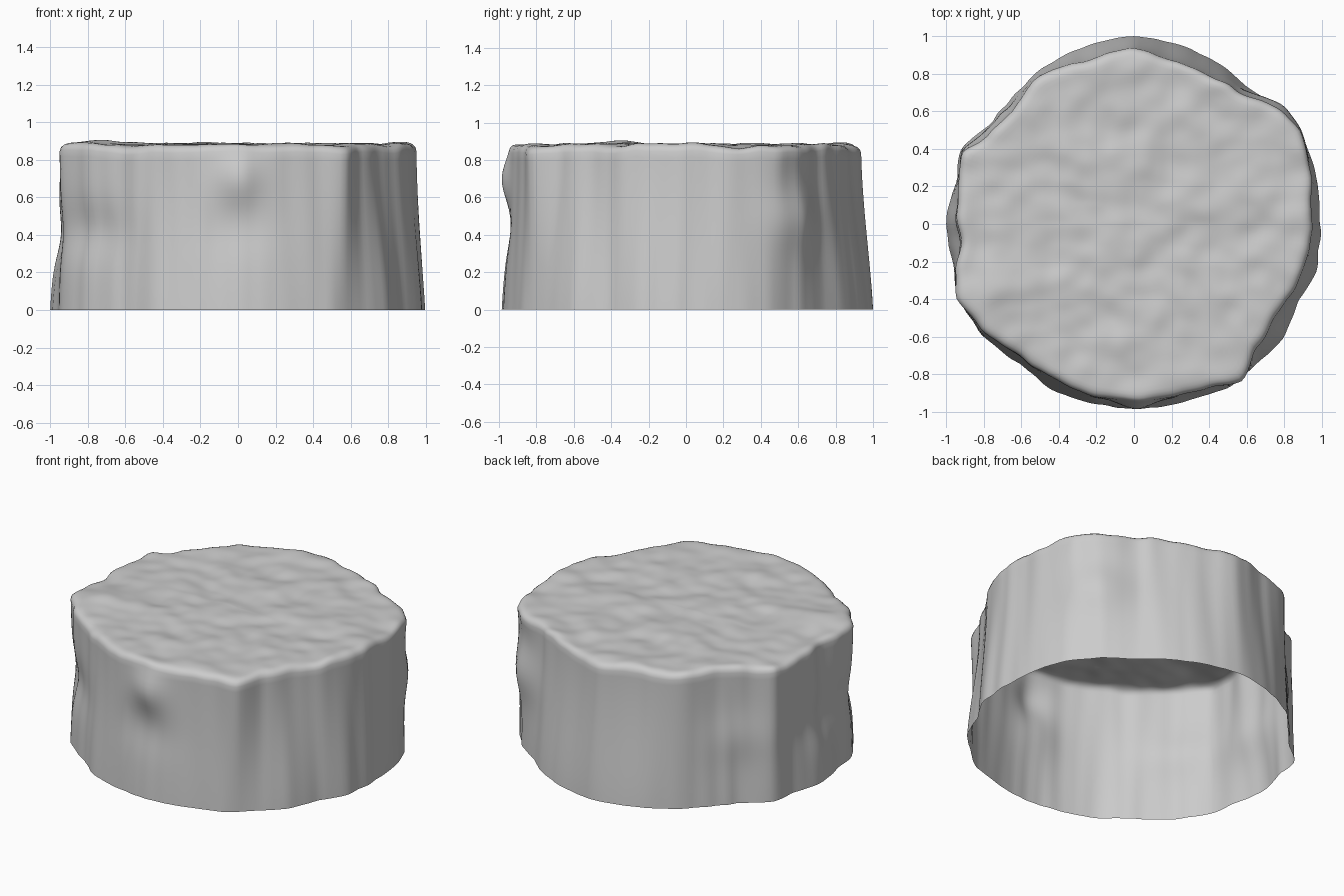
import bpy, bmesh, math
from mathutils import Vector, noise

if "Cube" in bpy.data.objects:
    bpy.data.objects.remove(bpy.data.objects["Cube"])

# Outlines of the rock, read anticlockwise from above
RIM = [(.945, .1), (.94, .3), (.89, .5), (.81, .595), (.55, .71), (.38, .80), (.2, .87), (0, .935),
       (-.25, .87), (-.5, .79), (-.65, .6), (-.78, .47), (-.91, .38), (-.94, .15), (-.92, -.1),
       (-.95, -.25), (-.94, -.4), (-.82, -.55), (-.6, -.71), (-.4, -.84), (-.2, -.92), (0, -.925),
       (.25, -.905), (.4, -.87), (.58, -.835), (.65, -.66), (.76, -.48), (.88, -.3), (.94, -.1)]
BASE = [(.99, 0), (.97, .25), (.91, .44), (.79, .59), (.59, .74), (.45, .86), (.25, .95), (0, 1),
        (-.3, .93), (-.5, .82), (-.62, .7), (-.75, .55), (-.92, .4), (-.94, .25), (-1, 0),
        (-.96, -.22), (-.93, -.4), (-.81, -.59), (-.6, -.75), (-.4, -.9), (-.2, -.96), (0, -.985),
        (.3, -.93), (.5, -.87), (.65, -.75), (.8, -.6), (.88, -.4), (.97, -.25)]
# Local bulges and hollows in the wall: angle in degrees, height fraction, depth, angular width
LUMPS = [(-90, .83, .055, .12), (-90, .52, -.015, .2), (183, .47, -.03, .22), (38, .57, .03, .2),
         (38, .86, -.02, .15), (215, .5, -.035, .25), (145, .5, .015, .2)]
TAU = 2 * math.pi
SEG = 220


def radius_of(points):
    """Periodic smooth radius lookup by angle."""
    t = sorted((math.atan2(y, x) % TAU, math.hypot(x, y)) for x, y in points)
    t = [(t[-1][0] - TAU, t[-1][1])] + t + [(t[0][0] + TAU, t[0][1])]

    def f(a):
        a %= TAU
        for (a0, r0), (a1, r1) in zip(t, t[1:]):
            if a0 <= a <= a1:
                u = (a - a0) / (a1 - a0)
                u = .5 * u + .5 * u * u * (3 - 2 * u)
                return r0 + (r1 - r0) * u
        return t[0][1]
    return f


rim, base = radius_of(RIM), radius_of(BASE)


def n(x, y, z=0):
    return noise.noise(Vector((x, y, z)))


def top_z(x, y):
    z = .88 + .016 * n(x * 4, y * 4.5, 2) + .01 * n(x * 8, y * 9, 5)
    z += .025 * math.exp(-((x + .8) ** 2 + (y + .35) ** 2) / .02)
    edge = max(0, math.hypot(x, y) - .75) / .2
    return z + .02 * edge * n(x * 3, y * 3, 7)


def wall_point(a, t):
    """Fluted cliff wall: t runs 0 at the ground to 1 at the rim."""
    c, s = math.cos(a), math.sin(a)
    k = .5 * t + .5 * t * t * (3 - 2 * t)
    r = base(a) * (1 - k) + rim(a) * k
    r -= .006 * math.sin(math.pi * t)
    r += .01 * n(c * 10, s * 10, t * .7)
    for deg, h, d, w in LUMPS:
        da = (a - math.radians(deg) + math.pi) % TAU - math.pi
        r += d * math.exp(-(da / w) ** 2 - ((t - h) / .17) ** 2)
    z = t * (top_z(rim(a) * c, rim(a) * s) - .04)
    return r * c, r * s, z


bm = bmesh.new()
angles = [TAU * i / SEG for i in range(SEG)]
rings = []

# Cliff wall, open underneath
for j in range(25):
    rings.append([bm.verts.new(wall_point(a, j / 24)) for a in angles])

# Rounded rim and lumpy top
fractions = [(.993, .02), (.978, .008), (.96, .002)]
fractions += [(.94 * (1 - i / 36), 0) for i in range(36)]
for f, drop in fractions:
    ring = []
    for a in angles:
        x, y, _ = wall_point(a, 1)
        x, y = x * f, y * f
        ring.append(bm.verts.new((x, y, top_z(x, y) - drop)))
    rings.append(ring)
for lo, hi in zip(rings, rings[1:]):
    for i in range(SEG):
        k = (i + 1) % SEG
        bm.faces.new((lo[i], lo[k], hi[k], hi[i]))
centre = bm.verts.new((0, 0, top_z(0, 0)))
for i in range(SEG):
    bm.faces.new((rings[-1][i], rings[-1][(i + 1) % SEG], centre))

for face in bm.faces:
    face.smooth = True
mesh = bpy.data.meshes.new("rock_plateau")
bm.to_mesh(mesh)
bm.free()
rock = bpy.data.objects.new("rock_plateau", mesh)
bpy.context.collection.objects.link(rock)
